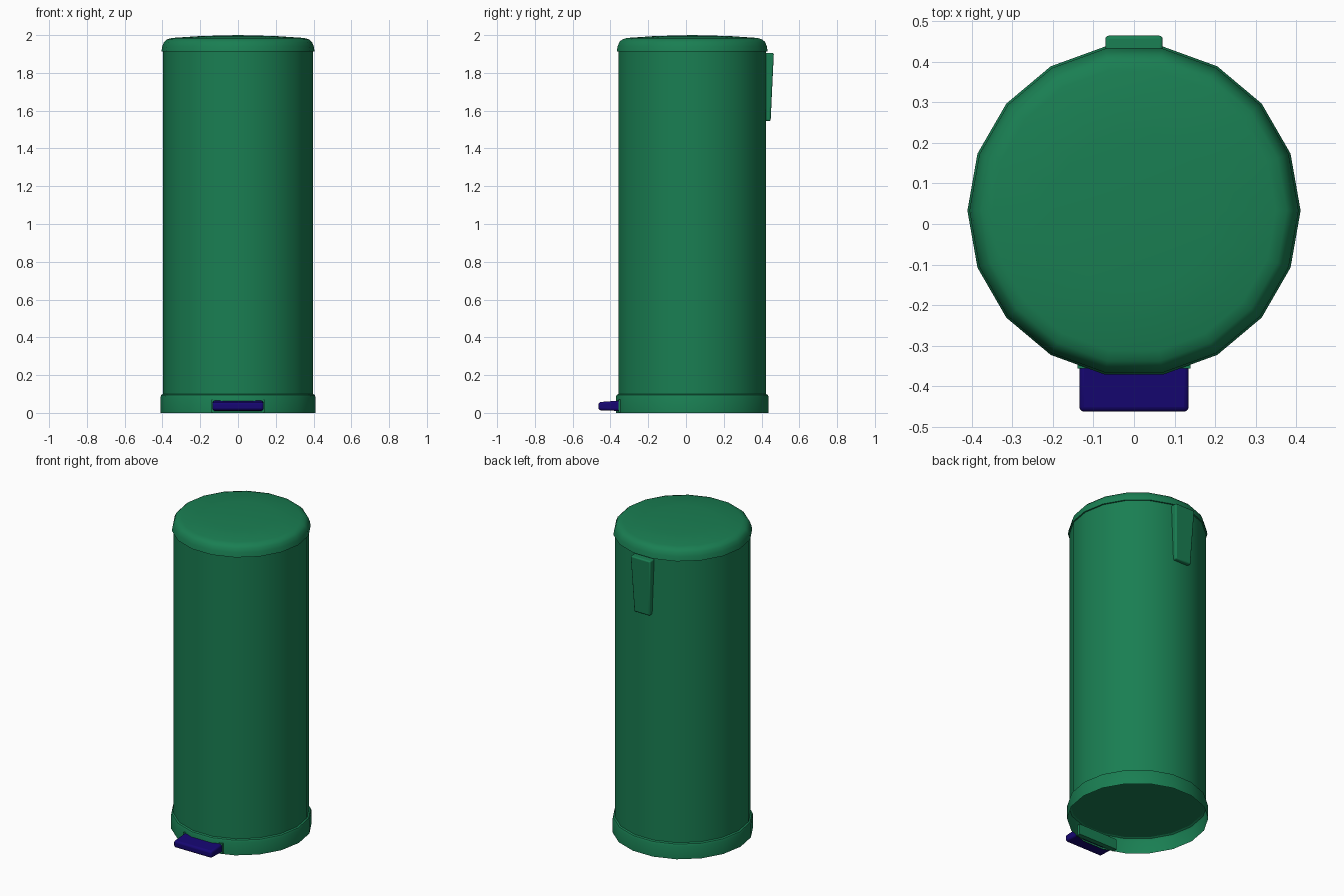
import bpy, bmesh, math

if "Cube" in bpy.data.objects:
    bpy.data.objects.remove(bpy.data.objects["Cube"])

SIDES, CY = 18, 0.033


def material(name, col):
    m = bpy.data.materials.new(name)
    m.diffuse_color = col
    m.use_nodes = True
    m.node_tree.nodes["Principled BSDF"].inputs["Base Color"].default_value = m.diffuse_color
    return m


green = material("green_paint", (0.01, 0.21, 0.085, 1))
blue = material("blue_plastic", (0.008, 0.002, 0.17, 1))


def finish(name, bm, mat, bevel=0):
    bmesh.ops.recalc_face_normals(bm, faces=bm.faces)
    me = bpy.data.meshes.new(name)
    bm.to_mesh(me)
    bm.free()
    me.materials.append(mat)
    ob = bpy.data.objects.new(name, me)
    bpy.context.collection.objects.link(ob)
    if bevel:
        mod = ob.modifiers.new("bevel", 'BEVEL')
        mod.width = bevel
        mod.segments = 3
    bpy.ops.object.select_all(action='DESELECT')
    ob.select_set(True)
    bpy.context.view_layer.objects.active = ob
    bpy.ops.object.shade_smooth_by_angle(angle=math.radians(35))
    return ob


def lathe(name, profile, mat):
    """Revolve (radius, z) points; radius 0 becomes a single pole vertex."""
    bm = bmesh.new()
    rings = []
    for r, z in profile:
        if r == 0:
            rings.append([bm.verts.new((0, CY, z))] * SIDES)
        else:
            rings.append([bm.verts.new((r * math.cos(2 * math.pi * i / SIDES),
                                        CY + r * math.sin(2 * math.pi * i / SIDES), z))
                          for i in range(SIDES)])
    for a, b in zip(rings, rings[1:]):
        for i in range(SIDES):
            j = (i + 1) % SIDES
            bm.faces.new(list(dict.fromkeys((a[i], a[j], b[j], b[i]))))
    return finish(name, bm, mat)


def tapered_box(name, low, high, mat, bevel):
    """Six-sided block; each end is (half width, y0, y1, z at y0, z at y1)."""
    bm = bmesh.new()
    loops = []
    for w, y0, y1, z0, z1 in (low, high):
        loops.append([bm.verts.new(p) for p in
                      ((-w, y0, z0), (w, y0, z0), (w, y1, z1), (-w, y1, z1))])
    a, b = loops
    bm.faces.new(a[::-1])
    bm.faces.new(b)
    for i in range(4):
        j = (i + 1) % 4
        bm.faces.new((a[i], a[j], b[j], b[i]))
    return finish(name, bm, mat, bevel)


# Main drum, with its floor raised inside the base skirt
lathe("body", [(0, 0.1), (0.397, 0.1), (0.397, 1.93)], green)

# Hollow base skirt, open underneath
lathe("base_skirt", [(0.411, 0), (0.411, 0.083), (0.406, 0.095), (0.396, 0.1)], green)

# Domed lid with rounded shoulder and a small overhang
lathe("lid", [(0.396, 1.912), (0.406, 1.912), (0.401, 1.94), (0.392, 1.963),
              (0.377, 1.977), (0.35, 1.985), (0.2, 1.995), (0, 2.0)], green)

# Hinge cover on the back, narrowing downward
tapered_box("hinge_cover", (0.056, 0.40, 0.448, 1.545, 1.545),
            (0.071, 0.40, 0.465, 1.907, 1.905), green, 0.008)

# Housing around the pedal slot
tapered_box("pedal_housing", (0.14, -0.357, -0.325, 0.003, 0.003),
            (0.14, -0.357, -0.325, 0.07, 0.07), green, 0)

# Foot pedal
tapered_box("pedal", (0.135, -0.463, -0.34, 0.014, 0.010),
            (0.135, -0.463, -0.34, 0.057, 0.066), blue, 0.012)
